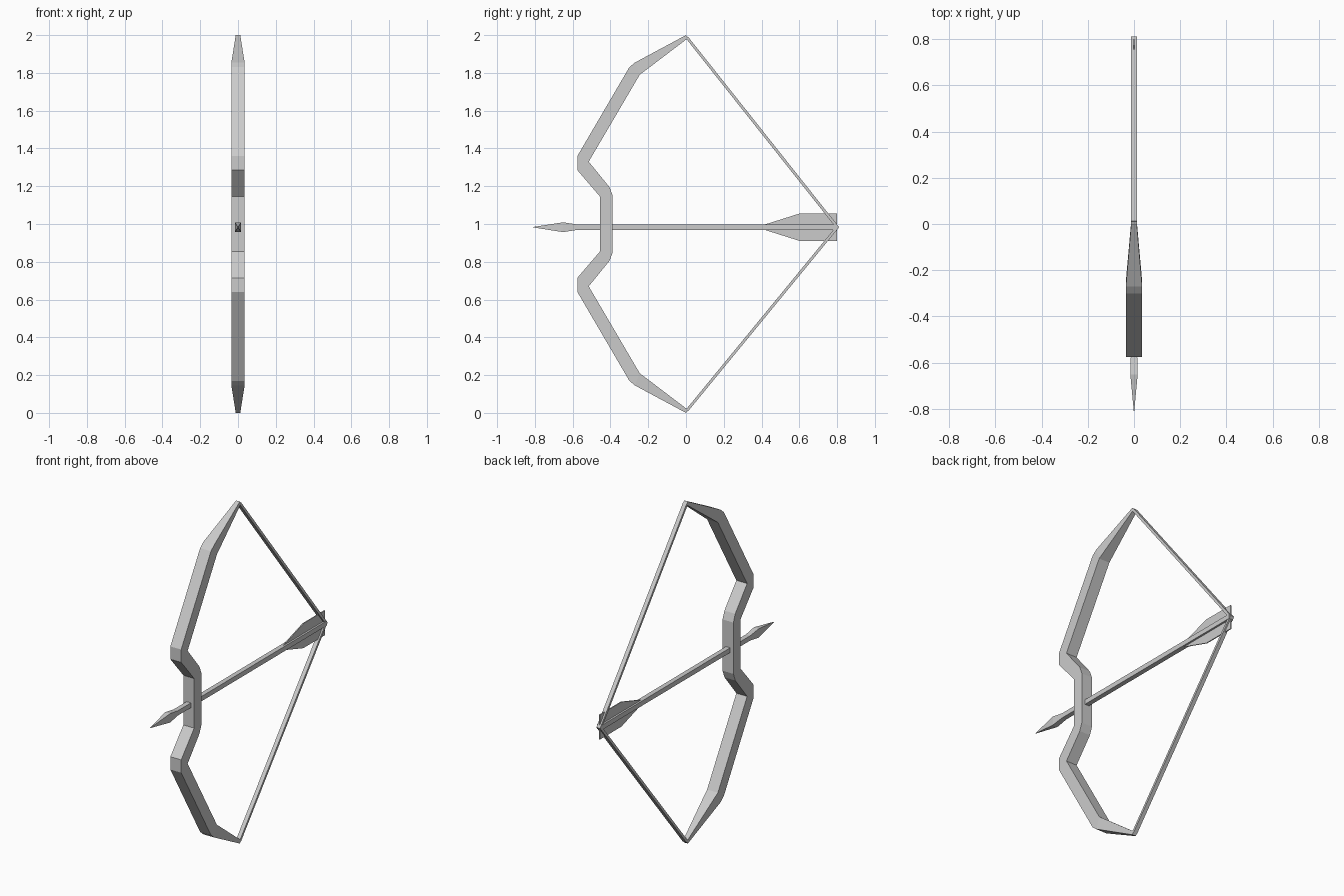
import bpy, bmesh

if "Cube" in bpy.data.objects:
    bpy.data.objects.remove(bpy.data.objects["Cube"])

def make_object(name, bm):
    bmesh.ops.remove_doubles(bm, verts=bm.verts, dist=0.0005)
    bmesh.ops.dissolve_degenerate(bm, edges=bm.edges, dist=0.0001)
    bmesh.ops.recalc_face_normals(bm, faces=bm.faces)
    me = bpy.data.meshes.new(name)
    bm.to_mesh(me)
    bm.free()
    ob = bpy.data.objects.new(name, me)
    bpy.context.collection.objects.link(ob)
    return ob

def loft(name, stations):
    """Join rectangular sections: (front y, front z, back y, back z, half width)."""
    bm = bmesh.new()
    rings = []
    for fy, fz, by, bz, w in stations:
        pts = [(-w, fy, fz), (w, fy, fz), (w, by, bz), (-w, by, bz)]
        rings.append([bm.verts.new(p) for p in pts])
    for a, b in zip(rings, rings[1:]):
        for i in range(4):
            j = (i + 1) % 4
            bm.faces.new((a[i], a[j], b[j], b[i]))
    bm.faces.new(rings[0])
    bm.faces.new(rings[-1])
    return make_object(name, bm)

def flip(stations):
    return [(fy, 2 - fz, by, 2 - bz, w) for fy, fz, by, bz, w in reversed(stations)]

# Bow: upper limb sections, repeated upside down for the lower limb
W = 0.035
upper = [
    (-0.455, 1.145, -0.388, 1.150, W),
    (-0.455, 1.145, -0.405, 1.195, W),
    (-0.575, 1.285, -0.515, 1.330, W),
    (-0.575, 1.360, -0.515, 1.330, W),
    (-0.300, 1.830, -0.245, 1.790, W),
    (-0.270, 1.855, -0.245, 1.790, W),
    (0.000, 2.000, 0.012, 1.985, 0.012),
]
loft("bow_limbs", flip(upper) + upper)

# Drawn string, a bent strip
AZ = 0.983
loft("bow_string", [
    (0.000, 0.018, 0.012, 0.010, 0.012),
    (0.792, AZ, 0.811, AZ, 0.012),
    (0.000, 1.982, 0.012, 1.990, 0.012),
])

# Arrow parts: square sections along y
def along_y(name, sections):
    return loft(name, [(y, AZ - h, y, AZ + h, w) for y, h, w in sections])

def square_bar(name, sections):
    bm = bmesh.new()
    rings = []
    for y, w, h in sections:
        rings.append([bm.verts.new((sx * w, y, AZ + sz * h))
                      for sx, sz in ((-1, -1), (1, -1), (1, 1), (-1, 1))])
    for a, b in zip(rings, rings[1:]):
        for i in range(4):
            j = (i + 1) % 4
            bm.faces.new((a[i], a[j], b[j], b[i]))
    bm.faces.new(rings[0])
    bm.faces.new(rings[-1])
    return make_object(name, bm)

square_bar("arrow_shaft", [(-0.58, 0.014, 0.014), (0.80, 0.014, 0.014)])
square_bar("arrow_head", [(-0.81, 0.001, 0.001), (-0.65, 0.016, 0.026), (-0.575, 0.014, 0.014)])
square_bar("arrow_fletching", [(0.41, 0.003, 0.012), (0.60, 0.003, 0.072), (0.80, 0.003, 0.072)])
